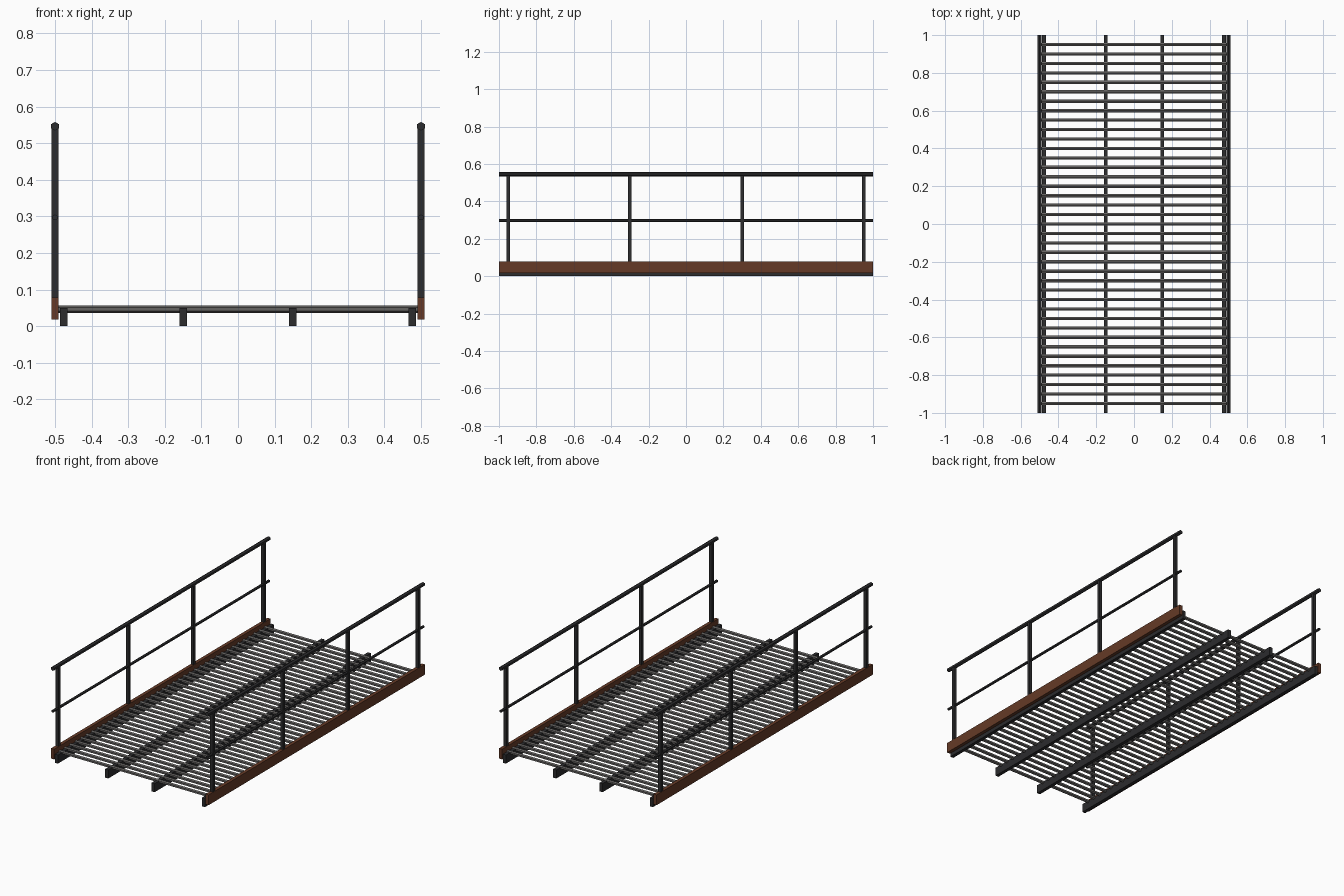
import bpy, math
from mathutils import Matrix

if "Cube" in bpy.data.objects:
    bpy.data.objects.remove(bpy.data.objects["Cube"])


def material(name, rgb):
    m = bpy.data.materials.new(name)
    m.diffuse_color = (*rgb, 1)
    m.use_nodes = True
    m.node_tree.nodes["Principled BSDF"].inputs["Base Color"].default_value = m.diffuse_color
    return m


dark = material("dark steel", (0.025, 0.025, 0.027))
grey = material("worn steel", (0.13, 0.125, 0.12))
rust = material("rusty brown", (0.13, 0.042, 0.02))


def box(name, loc, size, mat):
    bpy.ops.mesh.primitive_cube_add(size=1, location=loc)
    o = bpy.context.object
    o.name = name
    o.data.transform(Matrix.Diagonal((*size, 1)))
    o.data.materials.append(mat)
    return o


def bar(name, loc, radius, length, axis, mat):
    # six-sided bar with a corner pointing up
    bpy.ops.mesh.primitive_cylinder_add(vertices=6, radius=radius, depth=length, location=loc)
    o = bpy.context.object
    o.name = name
    if axis == 'Y':
        o.data.transform(Matrix.Rotation(math.pi / 2, 4, 'X'))
    else:
        o.data.transform(Matrix.Rotation(math.pi / 2, 4, 'Y') @ Matrix.Rotation(math.pi / 2, 4, 'Z'))
    o.data.materials.append(mat)
    return o


# Lengthwise bearer beams
for i, x in enumerate((-0.476, -0.15, 0.15, 0.476)):
    box(f"bearer_beam_{i}", (x, 0, 0.025), (0.02, 2, 0.05), dark)

# Grating cross bars
for i in range(39):
    bar(f"grating_bar_{i}", (0, -0.95 + 0.05 * i, 0.046), 0.01, 0.98, 'X', grey)

# Side rails, posts and toe boards
for side, s in (("left", -1), ("right", 1)):
    x = 0.5 * s
    box(f"{side}_toe_board", (x, 0, 0.048), (0.02, 2, 0.06), rust)
    for i, y in enumerate((-0.95, -0.3, 0.3, 0.95)):
        box(f"{side}_post_{i}", (x, y, 0.297), (0.018, 0.018, 0.49), dark)
    bar(f"{side}_hand_rail", (x, 0, 0.546), 0.012, 2, 'Y', dark)
    bar(f"{side}_middle_rail", (x, 0, 0.297), 0.008, 2, 'Y', dark)
